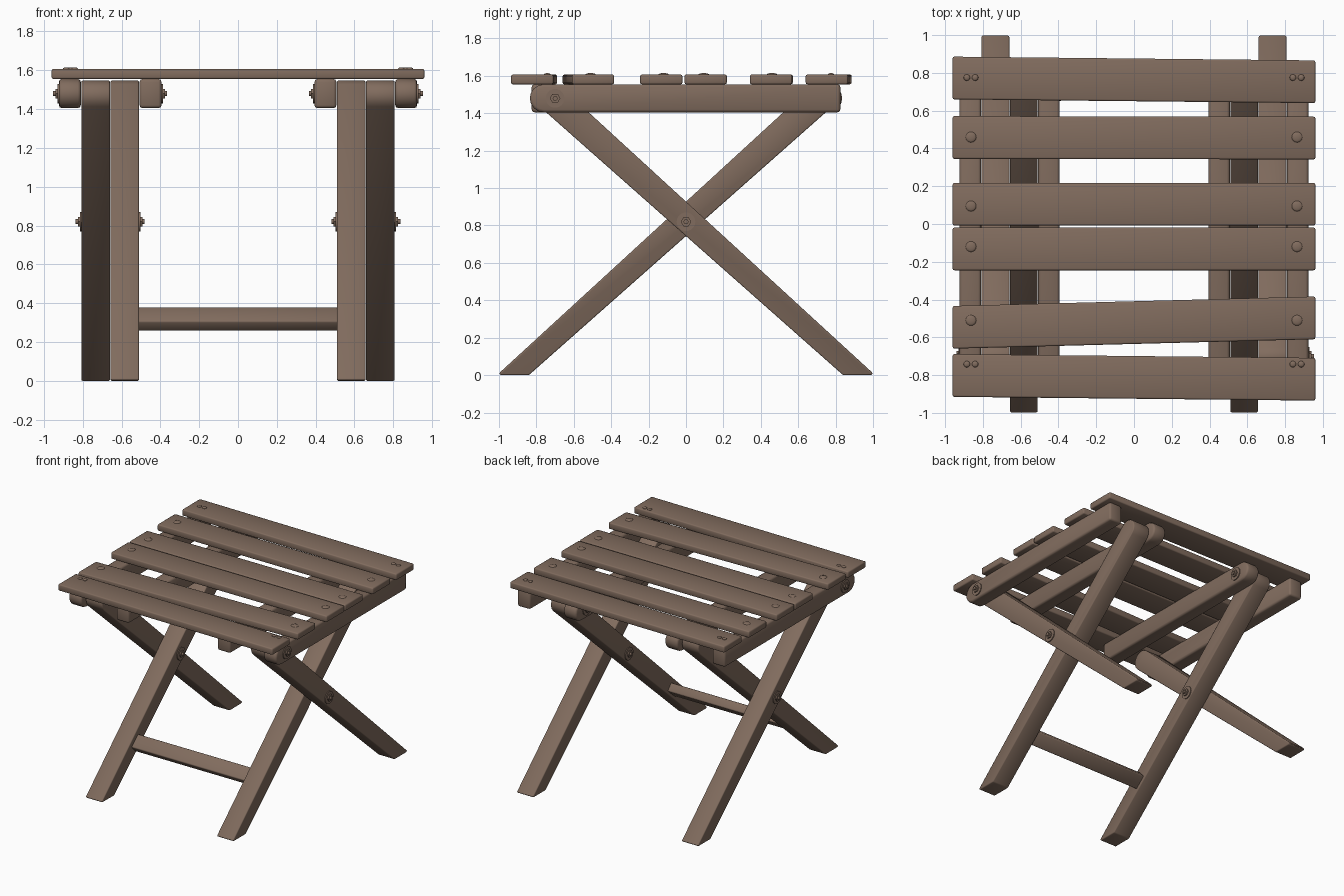
import bpy, math
from mathutils import Vector, Matrix

if "Cube" in bpy.data.objects:
    bpy.data.objects.remove(bpy.data.objects["Cube"], do_unlink=True)

# One stained-wood colour for everything
wood = bpy.data.materials.new("brown_wood")
wood.use_nodes = True
COLOUR = (0.22, 0.15, 0.112, 1)
wood.diffuse_color = COLOUR
wood.node_tree.nodes["Principled BSDF"].inputs["Base Color"].default_value = COLOUR


def finish(obj, bevel=0.0):
    obj.data.materials.clear()
    obj.data.materials.append(wood)
    bpy.ops.object.select_all(action='DESELECT')
    obj.select_set(True)
    bpy.context.view_layer.objects.active = obj
    if bevel:
        mod = obj.modifiers.new("soft_edges", 'BEVEL')
        mod.width = bevel
        mod.segments = 2
        mod.limit_method = 'ANGLE'
        mod.angle_limit = math.radians(40)
        bpy.ops.object.modifier_apply(modifier=mod.name)
    bpy.ops.object.shade_smooth_by_angle(angle=math.radians(50))
    return obj


def prism(name, outline, offset, bevel):
    """Extrude a planar outline of 3D points along an offset vector."""
    import bmesh
    bm = bmesh.new()
    face = bm.faces.new([bm.verts.new(p) for p in outline])
    out = bmesh.ops.extrude_face_region(bm, geom=[face])
    moved = [v for v in out["geom"] if isinstance(v, bmesh.types.BMVert)]
    bmesh.ops.translate(bm, verts=moved, vec=offset)
    bmesh.ops.recalc_face_normals(bm, faces=bm.faces)
    mesh = bpy.data.meshes.new(name)
    bm.to_mesh(mesh)
    bm.free()
    obj = bpy.data.objects.new(name, mesh)
    bpy.context.collection.objects.link(obj)
    return finish(obj, bevel)


def side_prism(name, profile, x0, x1, flip=1, bevel=0.012):
    """Extrude a (y, z) side profile from x0 to x1; flip -1 turns it front to back."""
    return prism(name, [(x0, y * flip, z) for y, z in profile], (x1 - x0, 0, 0), bevel)


def arc(cy, cz, r, start, end, steps=8):
    return [(cy + r * math.cos(math.radians(start + (end - start) * i / steps)),
             cz + r * math.sin(math.radians(start + (end - start) * i / steps)))
            for i in range(steps + 1)]


def cylinder(name, x0, x1, y, z, r, sides):
    bpy.ops.mesh.primitive_cylinder_add(
        vertices=sides, radius=r, depth=abs(x1 - x0),
        location=((x0 + x1) / 2, y, z), rotation=(0, math.pi / 2, 0))
    obj = bpy.context.object
    obj.name = name
    return finish(obj)


def bolt_end(name, x, out, y, z):
    """Washer, nut and pin stacked outward from a face at x."""
    cylinder(name + "_washer", x, x + out * 0.008, y, z, 0.05, 24)
    cylinder(name + "_nut", x, x + out * 0.018, y, z, 0.028, 6)
    cylinder(name + "_pin", x, x + out * 0.03, y, z, 0.013, 12)


# Side profiles: sloping leg with a rounded top, rail with one rounded end
LEG = [(0.84, 0), (0.99, 0), (1.0, 0.01)] + arc(-0.705, 1.47, 0.077, 48, 228)
RAIL = [(0.825, 1.405), (0.825, 1.555)] + arc(-0.76, 1.48, 0.075, 90, 270)
BOLT_Y, BOLT_Z, CROSS_Z = -0.7, 1.48, 0.82

for side, s in (("left", 1), ("right", -1)):
    # Crossed legs
    side_prism(side + "_outer_leg", LEG, s * 0.66, s * 0.807)
    side_prism(side + "_inner_leg", LEG, s * 0.51, s * 0.657, -1)
    # Seat rails
    side_prism(side + "_outer_rail", RAIL, s * 0.81, s * 0.923, bevel=0.015)
    side_prism(side + "_inner_rail", RAIL, s * 0.394, s * 0.507, -1, bevel=0.015)
    # Pivot hardware
    bolt_end(side + "_outer_rail_bolt", s * 0.922, s, BOLT_Y, BOLT_Z)
    bolt_end(side + "_inner_rail_bolt", s * 0.395, -s, -BOLT_Y, BOLT_Z)
    bolt_end(side + "_outer_cross_bolt", s * 0.806, s, 0, CROSS_Z)
    bolt_end(side + "_inner_cross_bolt", s * 0.511, -s, 0, CROSS_Z)

# Stretcher between the inner legs, tilted along them
slope = math.radians(41.5)
along = Vector((0, math.cos(slope), math.sin(slope)))
across = Vector((0, -math.sin(slope), math.cos(slope)))
centre = Vector((-0.515, -0.56, 0.318))
section = [centre + along * a * 0.056 + across * b * 0.034
           for a, b in ((-1, -1), (1, -1), (1, 1), (-1, 1))]
prism("stretcher", section, (1.03, 0, 0), 0.008)

# Seat slats: front edge y at the right end, at the left end, screw y, paired screws
SLATS = [(0.66, 0.64, 0.775, True), (0.345, 0.342, 0.46, False),
         (-0.008, -0.008, 0.095, False), (-0.245, -0.245, -0.12, False),
         (-0.66, -0.61, -0.51, False), (-0.915, -0.935, -0.742, True)]
WIDTH, END, BOTTOM, TOP = 0.226, 0.96, 1.555, 1.607

for i, (y_right, y_left, screw_y, paired) in enumerate(SLATS, 1):
    outline = [(-END, y_right, BOTTOM), (END, y_left, BOTTOM),
               (END, y_left + WIDTH, BOTTOM), (-END, y_right + WIDTH, BOTTOM)]
    prism(f"seat_slat_{i}", outline, (0, 0, TOP - BOTTOM), 0.009)
    # Domed screw heads
    for s in (-1, 1):
        for dx in ((-0.022, 0.022) if paired else (0,)):
            r = 0.017 if paired else 0.028
            bpy.ops.mesh.primitive_uv_sphere_add(
                segments=16, ring_count=8, radius=1,
                location=(s * 0.863 + dx, screw_y, TOP))
            head = bpy.context.object
            head.name = f"slat_{i}_screw"
            head.data.transform(Matrix.Diagonal((r, r, 0.008, 1)))
            finish(head)
